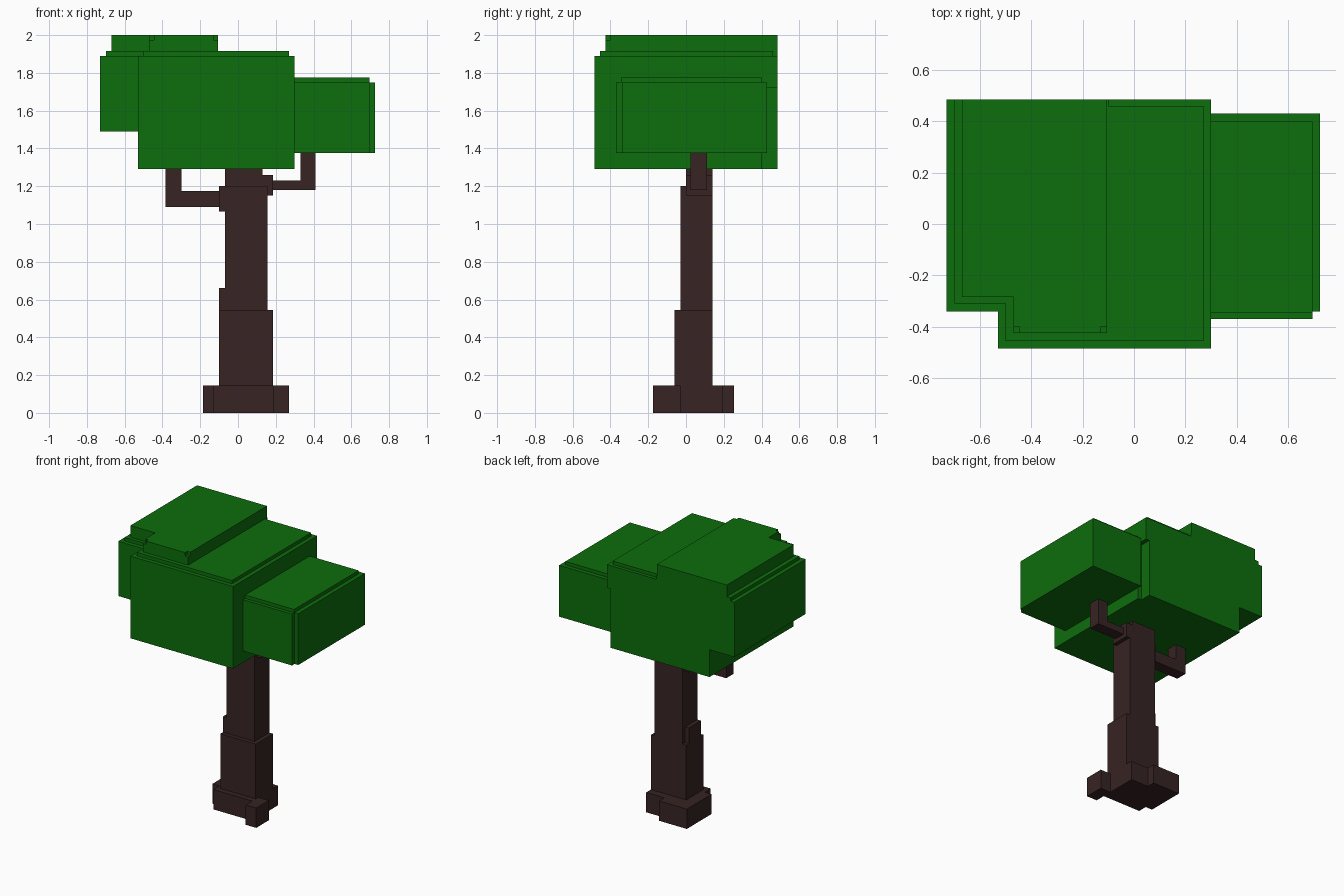
import bpy, bmesh
from mathutils import Matrix, Vector

cube = bpy.data.objects.get("Cube")
if cube:
    bpy.data.objects.remove(cube, do_unlink=True)


def material(name, rgb):
    m = bpy.data.materials.new(name)
    m.use_nodes = True
    m.diffuse_color = (*rgb, 1)
    bsdf = m.node_tree.nodes["Principled BSDF"]
    bsdf.inputs["Base Color"].default_value = (*rgb, 1)
    bsdf.inputs["Roughness"].default_value = 0.9
    return m


leaf = material("leaf green", (0.004, 0.155, 0.004))
bark = material("dark bark", (0.038, 0.017, 0.017))


def blocks(name, mat, *boxes):
    """One object made of blocks, each given as (x range), (y range), (z range)."""
    bm = bmesh.new()
    for ranges in boxes:
        size = [b - a for a, b in ranges]
        mid = Vector([(a + b) / 2 for a, b in ranges])
        bmesh.ops.create_cube(bm, size=1, matrix=Matrix.Translation(mid) @ Matrix.Diagonal((*size, 1)))
    mesh = bpy.data.meshes.new(name)
    bm.to_mesh(mesh)
    bm.free()
    mesh.materials.append(mat)
    obj = bpy.data.objects.new(name, mesh)
    bpy.context.collection.objects.link(obj)
    return obj


# Roots: uneven footprint with one block sticking out at the front corner
blocks("roots", bark,
       ((-0.185, -0.13), (-0.03, 0.255), (0, 0.145)),
       ((-0.13, 0.04), (-0.10, 0.255), (0, 0.145)),
       ((0.04, 0.185), (-0.10, 0.195), (0, 0.145)),
       ((0.185, 0.27), (-0.175, -0.03), (0, 0.145)))

# Trunk: narrows in steps towards the crown
blocks("lower_trunk", bark,
       ((-0.10, 0.185), (-0.06, 0.14), (0.145, 0.545)),
       ((-0.10, -0.07), (-0.03, 0.11), (0.545, 0.66)))
blocks("upper_trunk", bark,
       ((-0.07, 0.155), (-0.03, 0.14), (0.545, 1.20)),
       ((-0.07, 0.13), (0.0, 0.14), (1.20, 1.30)))

# Branches: collar, arm and upright
blocks("right_branch", bark,
       ((-0.10, -0.07), (-0.03, 0.11), (1.065, 1.20)),
       ((-0.385, -0.10), (0.0, 0.085), (1.09, 1.175)),
       ((-0.385, -0.30), (0.0, 0.085), (1.175, 1.30)))
blocks("left_branch", bark,
       ((0.13, 0.185), (0.0, 0.14), (1.15, 1.26)),
       ((0.185, 0.33), (0.025, 0.11), (1.18, 1.23)),
       ((0.33, 0.41), (0.025, 0.11), (1.18, 1.385)))

# Main crown: back corner cut away below z = 1.72
blocks("main_crown", leaf,
       ((-0.53, 0.27), (-0.485, 0.485), (1.29, 1.89)),
       ((0.27, 0.30), (-0.485, 0.40), (1.29, 1.72)),
       ((0.27, 0.30), (-0.485, 0.485), (1.72, 1.89)))
blocks("right_crown", leaf,
       ((-0.73, -0.53), (-0.34, 0.485), (1.49, 1.89)))

# Thin inset layer over both
blocks("crown_step", leaf,
       ((-0.70, -0.50), (-0.31, 0.485), (1.89, 1.915)),
       ((-0.50, -0.10), (-0.455, 0.485), (1.89, 1.915)),
       ((-0.10, 0.27), (-0.455, 0.46), (1.89, 1.915)))

# Top cap with nicked front corners
blocks("crown_cap", leaf,
       ((-0.67, -0.47), (-0.285, 0.485), (1.915, 2.0)),
       ((-0.47, -0.105), (-0.425, -0.40), (1.915, 1.975)),
       ((-0.445, -0.13), (-0.425, -0.40), (1.975, 2.0)),
       ((-0.47, -0.105), (-0.40, 0.485), (1.915, 2.0)))

# Lower side crown
blocks("left_crown", leaf,
       ((0.30, 0.695), (-0.37, 0.43), (1.375, 1.75)),
       ((0.695, 0.725), (-0.34, 0.43), (1.375, 1.75)),
       ((0.30, 0.695), (-0.345, 0.40), (1.75, 1.775)))
